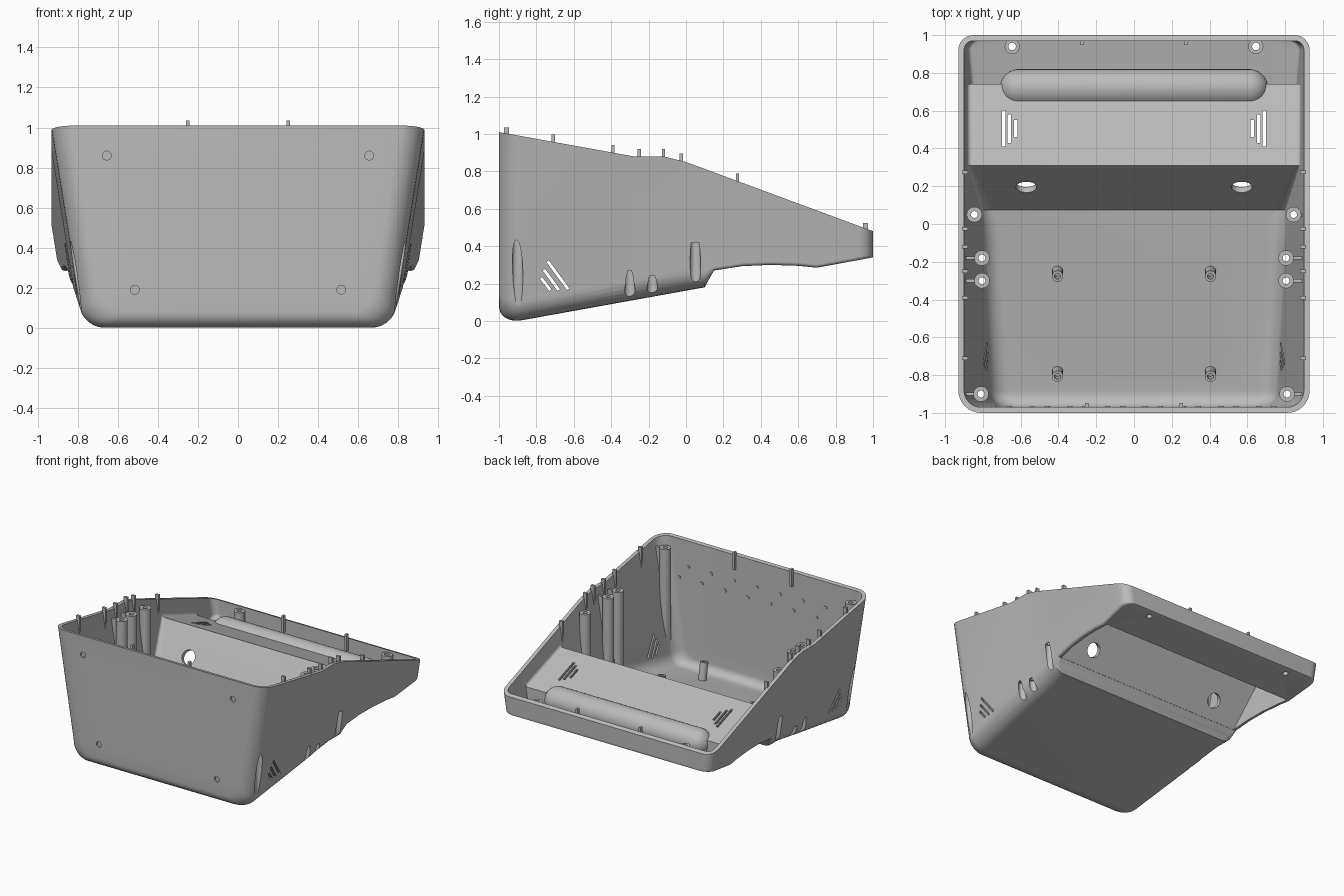
import bpy, bmesh, math
from mathutils import Vector, Matrix

if "Cube" in bpy.data.objects:
    bpy.data.objects.remove(bpy.data.objects["Cube"])

grey = bpy.data.materials.new("plain grey")
grey.use_nodes = True
grey.diffuse_color = (0.5, 0.5, 0.5, 1)
grey.node_tree.nodes["Principled BSDF"].inputs["Base Color"].default_value = (0.5, 0.5, 0.5, 1)

WALL, HALF, TAPER, CORNER = 0.03, 0.93, 0.16, 0.12
RIM = [(-1, 1.01), (-0.28, 0.88), (-0.12, 0.88), (0, 0.85), (1, 0.48)]
BASE = [(-1, -0.018), (0.1, 0.18), (0.15, 0.27), (0.3, 0.293), (0.45, 0.3),
        (0.6, 0.295), (0.7, 0.285), (1, 0.34)]
PANEL = [(0.075, 0.206), (0.31, 0.6), (0.74, 0.45), (0.742, 0.323), (1, 0.37)]
RECESS = [(0.118, 0.215), (0.335, 0.575), (0.71, 0.435)]


def lerp(table, y):
    for (a, u), (b, v) in zip(table, table[1:]):
        if y <= b:
            return u + (v - u) * (y - a) / (b - a)
    return table[-1][1]


def finish(bm, name):
    bmesh.ops.recalc_face_normals(bm, faces=bm.faces)
    mesh = bpy.data.meshes.new(name)
    bm.to_mesh(mesh)
    bm.free()
    obj = bpy.data.objects.new(name, mesh)
    bpy.context.collection.objects.link(obj)
    mesh.materials.append(grey)
    return obj


def loft(name, stations):
    """Join U-shaped sections: (y, inset, bottom, top, fillet radius)."""
    bm = bmesh.new()
    rings = []
    for y, inset, low, high, r in stations:
        width = lambda z: HALF - TAPER * (lerp(RIM, y) - z) - inset
        half = [(width(high), high)]
        for i in range(8):
            a = math.pi / 2 * i / 7
            half.append((width(low + r) - r + r * math.cos(a), low + r - r * math.sin(a)))
        pts = half + [(-x, z) for x, z in reversed(half)]
        rings.append([bm.verts.new((x, y, z)) for x, z in pts])
    for a, b in zip(rings, rings[1:]):
        for i in range(len(a)):
            j = (i + 1) % len(a)
            bm.faces.new((a[i], a[j], b[j], b[i]))
    bm.faces.new(rings[0])
    bm.faces.new(rings[-1])
    return finish(bm, name)


def corner_inset(d, r):
    return r - math.sqrt(max(0, r * r - (r - d) ** 2)) if d < r else 0


def body(name, t, base, fillets, lift):
    """Tub shape, offset inward by t, with rounded plan corners."""
    front, back = CORNER - t, 0.08 - t
    ys = {y for y, _ in RIM + base if -1 + t + front < y < 1 - t - back}
    for i in range(9):
        k = 1 - math.cos(math.pi / 2 * i / 8)
        ys |= {round(-1 + t + front * k, 5), round(1 - t - back * k, 5)}
    stations = []
    for y in sorted(ys):
        f, b = corner_inset(y + 1 - t, front), corner_inset(1 - t - y, back)
        stations.append((y, t + f + b, lerp(base, y) + 0.8 * f, lerp(RIM, y) + lift, lerp(fillets, y)))
    return loft(name, stations)


def cylinder(bm, p, q, r, seg=24):
    p, q = Vector(p), Vector(q)
    d = q - p
    m = Matrix.Translation((p + q) / 2) @ d.to_track_quat('Z', 'Y').to_matrix().to_4x4()
    bmesh.ops.create_cone(bm, cap_ends=True, segments=seg, radius1=r, radius2=r, depth=d.length, matrix=m)


def box(bm, centre, size, tilt=0):
    m = Matrix.Translation(centre) @ Matrix.Rotation(tilt, 4, 'X') @ Matrix.Diagonal((*size, 1))
    bmesh.ops.create_cube(bm, size=1, matrix=m)


def capsule(bm, centre, r, reach):
    made = bmesh.ops.create_uvsphere(bm, u_segments=32, v_segments=15, radius=r,
                                     matrix=Matrix.Rotation(math.pi / 2, 4, 'Y'))
    for v in made["verts"]:
        v.co.x += math.copysign(reach, v.co.x)
        v.co += Vector(centre)


def subtract(obj, cutter):
    mod = obj.modifiers.new("cut", 'BOOLEAN')
    mod.operation, mod.object, mod.solver = 'DIFFERENCE', cutter, 'EXACT'
    mod.use_self = True
    bpy.context.view_layer.objects.active = obj
    bpy.ops.object.modifier_apply(modifier=mod.name)
    bpy.data.objects.remove(cutter)


# Outer tub and the cavity inside it
shell = body("shell", 0, BASE, [(-1, 0.12), (0.08, 0.12), (0.15, 0.02), (1, 0.02)], 0)
floor = [(-1, -0.018 + WALL)] + PANEL
cavity = body("cavity", WALL, floor, [(-1, 0.1), (0.05, 0.1), (0.12, 0.03), (1, 0.02)], 0.1)

# Screw posts, floor standoffs and the grip bulge stay solid inside the cavity
POSTS = [(0.81, -0.9, 0.5), (0.805, -0.3, 0.27), (0.805, -0.18, 0.24), (0.845, 0.05, 0.42)]
UP = Vector((0, -0.18, 1)).normalized()
solids, bores, drills = bmesh.new(), bmesh.new(), bmesh.new()
for s in (-1, 1):
    for x, y, bore_top in POSTS:
        top = lerp(RIM, y) - 0.05
        cylinder(solids, (s * x, y, -0.1), (s * x, y, top), 0.041)
        box(solids, (s * (x + 0.07), y, top / 2), (0.1, 0.018, top - 0.02))
        cylinder(bores, (s * x, y, -0.2), (s * x, y, bore_top), 0.028)
        cylinder(drills, (s * x, y, -0.2), (s * x, y, 1.2), 0.018)
    cylinder(solids, (s * 0.645, 0.94, 0.2), (s * 0.645, 0.94, lerp(RIM, 0.94) - 0.03), 0.04)
    cylinder(drills, (s * 0.645, 0.94, 0.1), (s * 0.645, 0.94, 0.8), 0.02)
    for y in (-0.25, -0.78):
        foot = Vector((s * 0.405, y, lerp(BASE, y) + 0.015))
        cylinder(solids, foot, foot + UP * 0.15, 0.03)
        cylinder(drills, foot + UP * 0.06, foot + UP * 0.2, 0.016)
capsule(solids, (0, 0.72, 0.41), 0.1, 0.61)
subtract(cavity, finish(solids, "posts"))
subtract(shell, cavity)

# Hand recess under the rear, with the hollow of the grip
subtract(shell, loft("recess", [(y, WALL, -0.1, z, 0.01) for y, z in RECESS]))
hollow = bmesh.new()
capsule(hollow, (0, 0.72, 0.41), 0.08, 0.61)
subtract(shell, finish(hollow, "grip_hollow"))
subtract(shell, finish(bores, "bores"))

# Vents, cable holes and shallow front dimples
for s in (-1, 1):
    for y0, z0, y1, z1 in ((-0.74, 0.32, -0.63, 0.17), (-0.76, 0.275, -0.68, 0.165),
                           (-0.775, 0.23, -0.725, 0.165)):
        dy, dz = y1 - y0, z1 - z0
        box(drills, (s * 0.83, (y0 + y1) / 2, (z0 + z1) / 2),
            (0.2, math.hypot(dy, dz), 0.016), math.atan2(dz, dy))
    for x, y0, y1 in ((0.69, 0.41, 0.6), (0.66, 0.43, 0.58), (0.625, 0.46, 0.55)):
        box(drills, (s * x, (y0 + y1) / 2, 0.52), (0.018, y1 - y0, 0.34))
    cylinder(drills, (s * 0.57, 0.14, 0.44), (s * 0.57, 0.26, 0.37), 0.055, 32)
    for x, z in ((0.655, 0.86), (0.515, 0.19)):
        cylinder(drills, (s * x, -1.05, z), (s * x, -0.988, z), 0.022)
subtract(shell, finish(drills, "drills"))

# Locating ribs that stand a little above the rim
ribs = bmesh.new()
for s in (-1, 1):
    for y in (-0.71, -0.39, -0.25, -0.12, -0.025, 0.275):
        box(ribs, (s * 0.895, y, lerp(RIM, y) - 0.04), (0.03, 0.018, 0.16))
    box(ribs, (s * 0.25, -0.96, 0.965), (0.018, 0.025, 0.14))
    box(ribs, (s * 0.275, 0.96, 0.46), (0.018, 0.025, 0.13))
rib_obj = finish(ribs, "locating_ribs")

# Two rows of small pads on the inside of the front wall
pads = bmesh.new()
for i in range(8):
    for z in (0.8, 0.7):
        x = -0.7 + 0.2 * i + (0.04 if z < 0.75 else -0.04)
        cylinder(pads, (x, -0.975, z), (x, -0.964, z), 0.014, 16)
pad_obj = finish(pads, "front_wall_pads")

for obj in (shell, rib_obj, pad_obj):
    bpy.ops.object.select_all(action='DESELECT')
    obj.select_set(True)
    bpy.context.view_layer.objects.active = obj
    bpy.ops.object.shade_smooth_by_angle(angle=math.radians(25))
